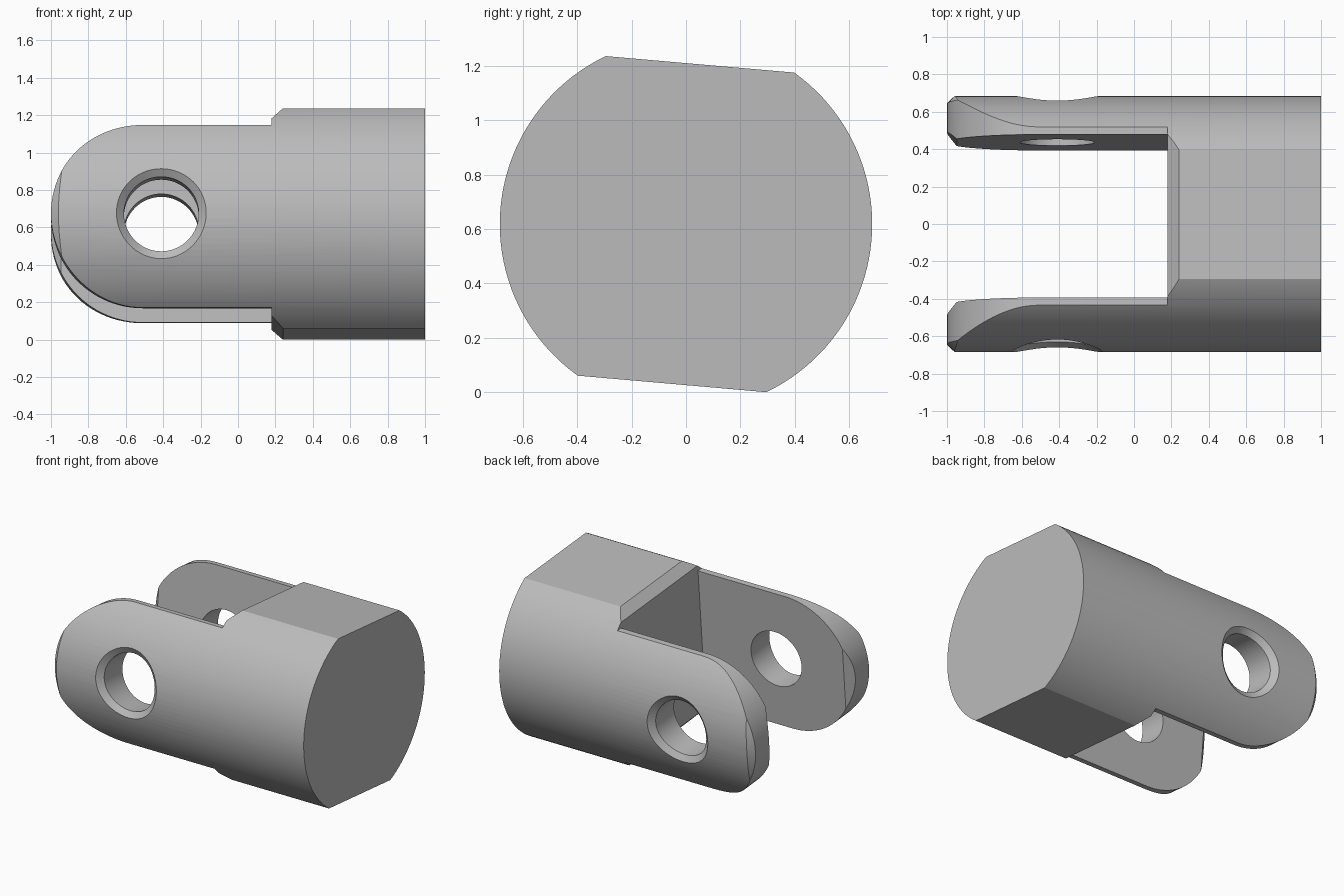
import bpy, bmesh, math

if "Cube" in bpy.data.objects:
    bpy.data.objects.remove(bpy.data.objects["Cube"], do_unlink=True)

R = 0.685        # barrel radius
LUG = 0.49       # half height of the lugs
GAP = 0.4375     # half width of the slot
HOLE_X = -0.41


def loft(name, loops):
    """Closed solid through a list of loops with equal point counts."""
    bm = bmesh.new()
    rings = [[bm.verts.new(p) for p in loop] for loop in loops]
    n = len(rings[0])
    for a, b in zip(rings, rings[1:]):
        for i in range(n):
            j = (i + 1) % n
            bm.faces.new((a[i], a[j], b[j], b[i]))
    bm.faces.new(rings[0])
    bm.faces.new(rings[-1])
    bmesh.ops.recalc_face_normals(bm, faces=bm.faces)
    mesh = bpy.data.meshes.new(name)
    bm.to_mesh(mesh)
    bm.free()
    obj = bpy.data.objects.new(name, mesh)
    bpy.context.collection.objects.link(obj)
    return obj


def circle(r, n):
    return [(r * math.cos(2 * math.pi * i / n), r * math.sin(2 * math.pi * i / n))
            for i in range(n)]


def side_profile(y, r):
    """Side outline: flat-sided body, stepped down to a round-ended lug."""
    cx = LUG - 1
    upper = [(1.1, 0.59), (0.24, 0.59), (0.18, 0.53), (0.18, r)]
    arc = [(cx - r * math.sin(math.pi * i / 48), r * math.cos(math.pi * i / 48))
           for i in range(49)]
    lower = [(x, -z) for x, z in reversed(upper)]
    return [(x, y, z) for x, z in upper + arc + lower]


def hole_loop(side, r, depth=None):
    """Ring around the pin axis that follows the barrel surface."""
    return [(HOLE_X + x, side * (0.8 if depth is None else math.sqrt(R * R - z * z) + depth), z)
            for x, z in circle(r, 64)]


# Barrel
clevis = loft("clevis", [[(x, y, z) for y, z in circle(R, 128)] for x in (-1.1, 1)])

# Side outline, with chamfered outer lug edges
outline = loft("outline_cutter", [side_profile(y, r) for y, r in
               ((-0.7, LUG - 0.055), (-0.645, LUG), (0.645, LUG), (0.7, LUG - 0.055))])

# Slot between the lugs, flaring at the tips
half = [(0.18, GAP), (-0.9475, GAP), (-1.1, GAP + 0.1525)]
slot_plan = half + [(x, -y) for x, y in reversed(half)]
slot = loft("slot_cutter", [[(x, y, z) for x, y in slot_plan] for z in (-0.9, 0.9)])

# Pin hole with chamfered mouths
pin = loft("pin_cutter", [hole_loop(-1, 0.28), hole_loop(-1, 0.28, 0.04), hole_loop(-1, 0.2, -0.04),
                          hole_loop(1, 0.2, -0.04), hole_loop(1, 0.28, 0.04), hole_loop(1, 0.28)])

# Cut the part
bpy.context.view_layer.objects.active = clevis
for cutter, operation in ((outline, "INTERSECT"), (slot, "DIFFERENCE"), (pin, "DIFFERENCE")):
    cutter.hide_render = True
    mod = clevis.modifiers.new(cutter.name, "BOOLEAN")
    mod.object, mod.operation, mod.solver = cutter, operation, "EXACT"
    bpy.ops.object.modifier_apply(modifier=mod.name)
    bpy.data.objects.remove(cutter, do_unlink=True)

# Material
steel = bpy.data.materials.new("grey_steel")
steel.use_nodes = True
colour = (0.5, 0.5, 0.5, 1)
steel.diffuse_color = colour
steel.node_tree.nodes["Principled BSDF"].inputs["Base Color"].default_value = colour
clevis.data.materials.clear()
clevis.data.materials.append(steel)

# Shading and pose
for obj in bpy.context.selected_objects:
    obj.select_set(False)
clevis.select_set(True)
bpy.ops.object.shade_smooth_by_angle(angle=math.radians(25))
clevis.rotation_euler.x = math.radians(-5)
clevis.location.z = 0.618
